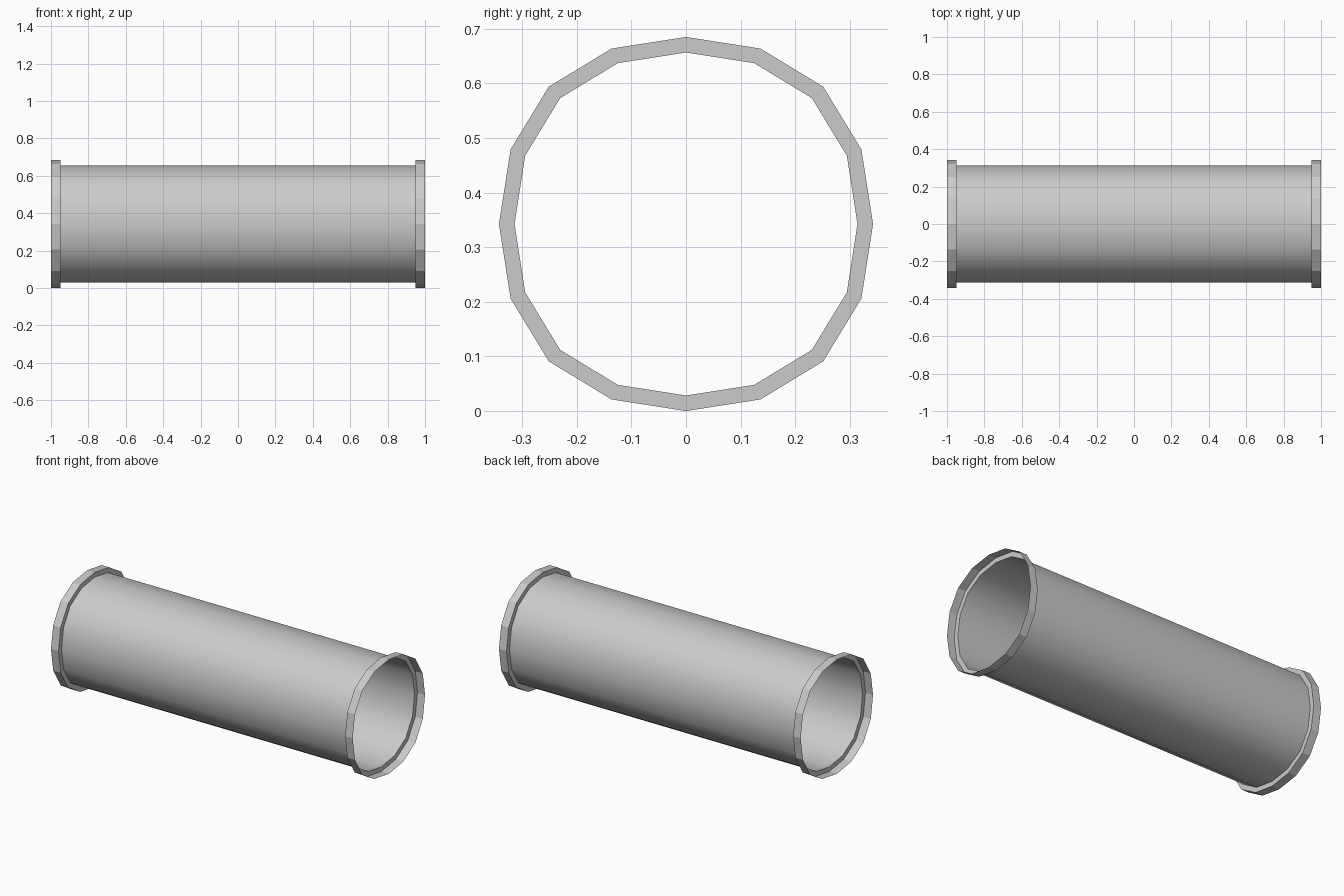
import bpy, bmesh

if "Cube" in bpy.data.objects:
    bpy.data.objects.remove(bpy.data.objects["Cube"])

CZ = 0.3425          # height of the pipe axis
RIM, BORE = 0.3425, 0.314
# One quadrant of the 16-sided, slightly squarish cross-section (unit radius)
QUARTER = [(1.0, 0.0), (0.938, 0.398), (0.734, 0.734), (0.398, 0.938)]


def section():
    pts, quad = [], QUARTER
    for _ in range(4):
        pts += quad
        quad = [(-b, a) for a, b in quad]
    return pts


def loft(name, stations, smooth):
    """Skin the cross-section through (x, radius) stations, open at both ends."""
    bm = bmesh.new()
    loops = [[bm.verts.new((x, r * a, CZ + r * b)) for a, b in section()]
             for x, r in stations]
    for la, lb in zip(loops, loops[1:]):
        n = len(la)
        for i in range(n):
            j = (i + 1) % n
            f = bm.faces.new((la[i], la[j], lb[j], lb[i]))
            f.smooth = smooth
    bmesh.ops.recalc_face_normals(bm, faces=bm.faces)
    # Face the walls outwards
    wall = max(bm.faces, key=lambda f: f.calc_center_median().z)
    if wall.normal.z < 0:
        bmesh.ops.reverse_faces(bm, faces=bm.faces)
    me = bpy.data.meshes.new(name)
    bm.to_mesh(me)
    bm.free()
    ob = bpy.data.objects.new(name, me)
    bpy.context.collection.objects.link(ob)
    return ob


# Main pipe wall
loft("pipe", [(-0.95, BORE), (0.95, BORE)], True)

# Stepped collar at each end: shoulder plus outer band
for name, s in (("left_collar", -1), ("right_collar", 1)):
    loft(name, [(s * 0.95, BORE), (s * 0.95, RIM), (s * 1.0, RIM)], False)
